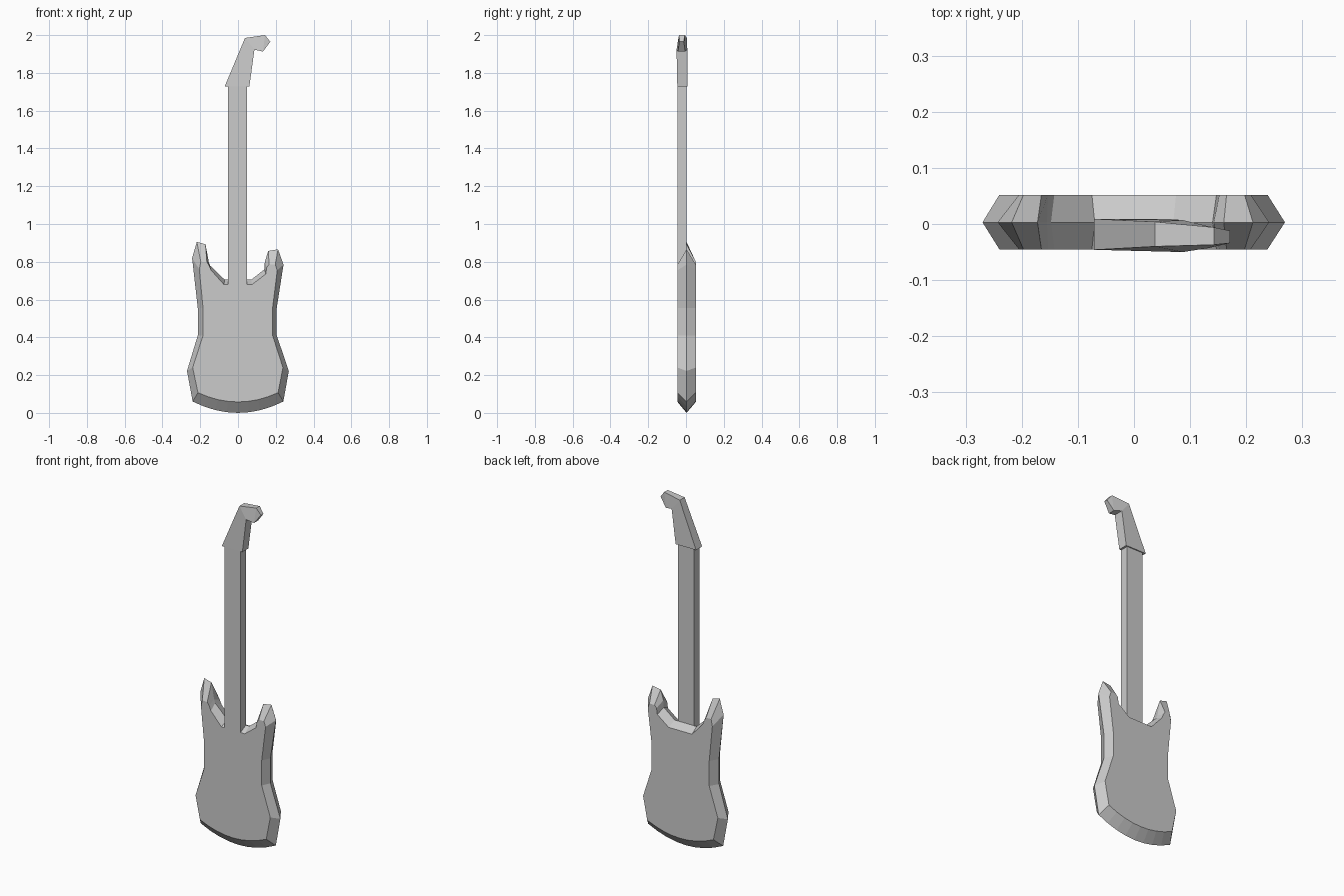
import bpy, bmesh

if "Cube" in bpy.data.objects:
    bpy.data.objects.remove(bpy.data.objects["Cube"])


def loft(name, rings, caps=None):
    """Skin matching rings from front to back and close both ends."""
    bm = bmesh.new()
    vs = [[bm.verts.new(p) for p in r] for r in rings]
    n = len(rings[0])
    for a, b in zip(vs, vs[1:]):
        for i in range(n):
            j = (i + 1) % n
            bm.faces.new((a[i], a[j], b[j], b[i]))
    for r in (vs[0], vs[-1]):
        for cap in caps or [range(n)]:
            bm.faces.new([r[i] for i in cap])
    bmesh.ops.recalc_face_normals(bm, faces=bm.faces)
    me = bpy.data.meshes.new(name)
    bm.to_mesh(me)
    bm.free()
    ob = bpy.data.objects.new(name, me)
    bpy.context.collection.objects.link(ob)
    return ob


def arc(half, z_end, z_mid, steps=8):
    """Curved bottom edge, running right to left."""
    xs = [half * (1 - 2 * i / steps) for i in range(steps + 1)]
    return [(x, z_mid + (z_end - z_mid) * (x / half) ** 2) for x in xs]


# Body: wide middle outline, inset front and back outlines
mid = [(-.213, .41), (-.213, .555), (-.243, .82), (-.218, .905), (-.172, .893),
       (-.155, .80), (-.148, .78), (-.07, .705), (.07, .705), (.14, .76),
       (.142, .80), (.16, .857), (.212, .866), (.241, .785), (.205, .555),
       (.205, .41), (.269, .222)] + arc(.24, .06, 0) + [(-.27, .222)]
face = [(-.185, .41), (-.185, .555), (-.205, .76), (-.197, .80), (-.165, .80),
        (-.153, .78), (-.142, .755), (-.075, .68), (.075, .68), (.147, .735),
        (.152, .77), (.165, .785), (.197, .785), (.208, .755), (.183, .555),
        (.183, .41), (.238, .24)] + arc(.212, .107, .058) + [(-.24, .24)]
loft("body", [[(x, y, z) for x, z in o]
              for o, y in ((face, -.045), (mid, .003), (face, .052))])

# Neck: plain bar let into the front of the body
neck = [(-.053, .62), (.048, .62), (.048, 1.74), (-.053, 1.74)]
loft("neck", [[(x, y, z) for x, z in neck] for y in (-.046, .003)])

# Headstock: x, z, front y, back y; thinner toward the hooked tip
head = [(-.071, 1.727, -.046, .009), (.037, 1.985, -.040, .004),
        (.143, 2.0, -.037, -.006), (.171, 1.965, -.034, -.012),
        (.132, 1.913, -.043, -.004), (.087, 1.923, -.050, .007),
        (.06, 1.727, -.046, .009)]
loft("headstock", [[(x, f, z) for x, z, f, b in head],
                   [(x, b, z) for x, z, f, b in head]],
     caps=[(0, 1, 5, 6), (1, 2, 4, 5), (2, 3, 4)])
